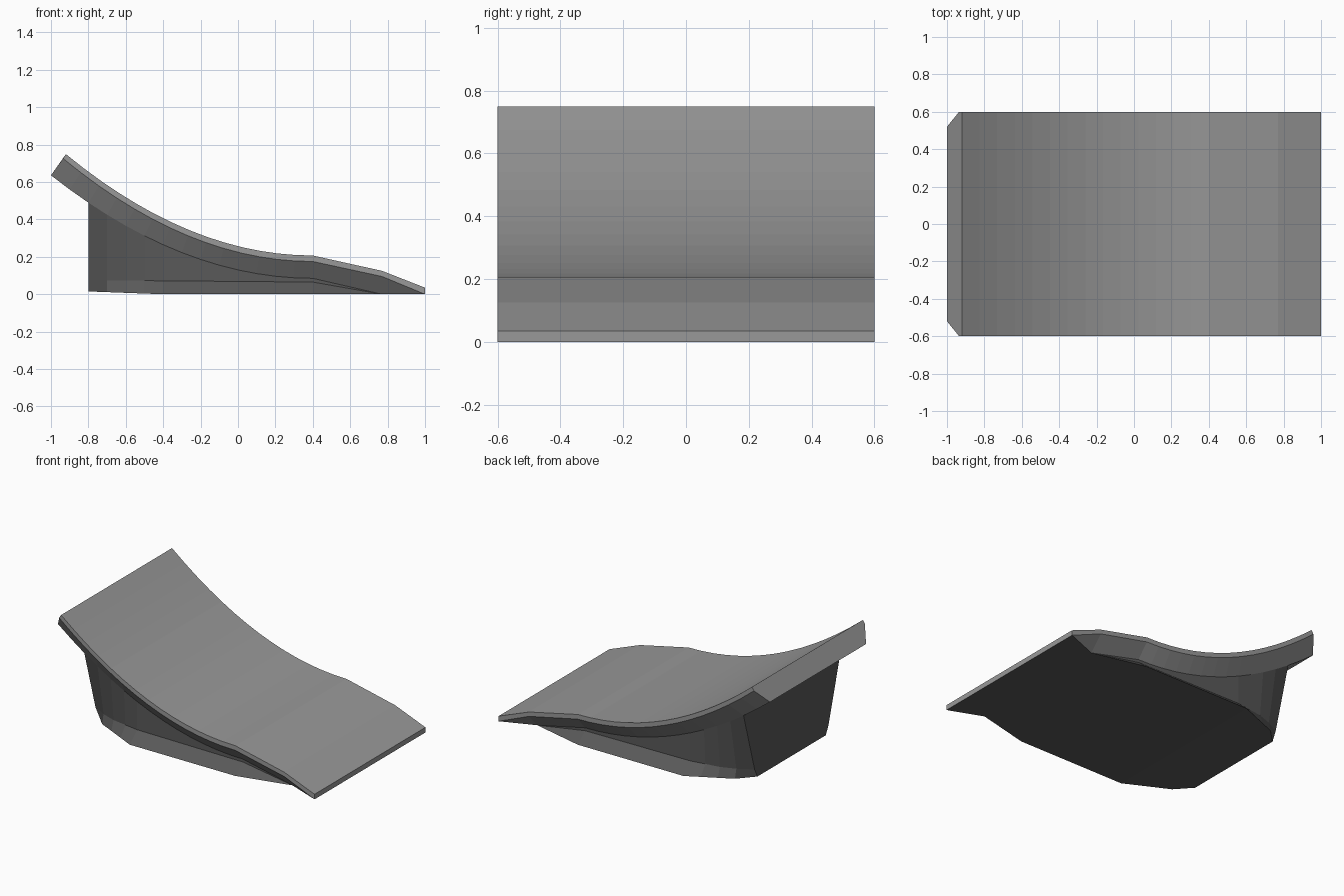
import bpy, bmesh

if "Cube" in bpy.data.objects:
    bpy.data.objects.remove(bpy.data.objects["Cube"])


def material(name, value):
    mat = bpy.data.materials.new(name)
    mat.diffuse_color = (value, value, value, 1)
    mat.use_nodes = True
    mat.node_tree.nodes["Principled BSDF"].inputs["Base Color"].default_value = mat.diffuse_color
    return mat


deck_grey = material("deck_grey", 0.315)
base_grey = material("base_dark_grey", 0.10)


def make_object(name, bm, mat):
    bmesh.ops.remove_doubles(bm, verts=bm.verts, dist=0.0005)
    bmesh.ops.recalc_face_normals(bm, faces=bm.faces)
    mesh = bpy.data.meshes.new(name)
    bm.to_mesh(mesh)
    bm.free()
    mesh.materials.append(mat)
    obj = bpy.data.objects.new(name, mesh)
    bpy.context.collection.objects.link(obj)
    return obj


def mirrored(half):
    """Complete a half section (y > 0, top to bottom) into a full one."""
    return half + [(x, -y, z) for x, y, z in reversed(half)]


def loft(bm, sections, skip=lambda row, col: False):
    rows = [[bm.verts.new(p) for p in s] for s in sections]
    n = len(rows[0])
    for i in range(len(rows) - 1):
        for j in range(n):
            if not skip(i, j):
                k = (j + 1) % n
                bm.faces.new((rows[i][j], rows[i][k], rows[i + 1][k], rows[i + 1][j]))
    return rows


# deck: curved riding surface, thin lip, chamfered underside
SEG = 14
deck = []
soffit = []
for i in range(SEG + 1):
    d = 1.4 * (1 - i / SEG)                 # distance left of the crest at x = 0.4
    top, lip = d * 1.32 / 1.4, d * 1.335 / 1.4
    edge = (0.4 - d, 0.52, 0.085 + 0.281 * d * d)
    soffit.append(edge)
    deck.append(mirrored([(0.4 - top, 0.6, 0.207 + 0.311 * top * top),
                          (0.4 - lip, 0.6, 0.175 + 0.309 * lip * lip),
                          edge]))
soffit.append((0.77, 0.51, 0.0))
deck.append(mirrored([(0.77, 0.6, 0.125), (0.77, 0.6, 0.095), soffit[-1]]))
deck.append(mirrored([(1, 0.6, 0.035), (1, 0.6, 0.0), (1, 0.6, 0.0)]))

bm = bmesh.new()
# the underside is left open where the base joins it (x = -0.8 to 0.77)
rows = loft(bm, deck, lambda r, c: c == 2 and 2 <= r <= SEG)
bm.faces.new(rows[0])
r = rows[-1]
bm.faces.new((r[0], r[1], r[4], r[5]))
# the flat strip that touches the ground belongs to the dark base
deck_obj = make_object("ramp_deck", bm, deck_grey)
deck_obj.data.materials.append(base_grey)
for face in deck_obj.data.polygons:
    if face.normal.z < -0.99 and face.center.z < 0.01:
        face.material_index = 1


# base: walls pinch in to a waist, then a skirt flares out to the ground
def lookup(x, points):
    for (x0, v0), (x1, v1) in zip(points, points[1:]):
        if x <= x1 + 1e-6:
            return v0 + (v1 - v0) * (x - x0) / (x1 - x0)
    return points[-1][1]


waist_y = [(-0.8, 0.40), (-0.7, 0.455), (-0.6, 0.49), (-0.4, 0.52), (0.4, 0.52), (0.77, 0.51)]
waist_z = [(-0.8, 0.075), (0.4, 0.065), (0.77, 0.0)]
foot_y = [(-0.8, 0.37), (-0.7, 0.47), (-0.4, 0.60), (0.4, 0.60), (0.77, 0.51)]
foot_z = [(-0.8, 0.015), (-0.4, 0.0), (0.77, 0.0)]

base = []
for edge in soffit[2:]:
    x = edge[0]
    base.append(mirrored([edge,
                          (x, lookup(x, waist_y), lookup(x, waist_z)),
                          (x, lookup(x, foot_y), lookup(x, foot_z))]))
bm = bmesh.new()
rows = loft(bm, base, lambda r, c: c == 5)   # top is covered by the deck
bm.faces.new(rows[0])
bmesh.ops.dissolve_degenerate(bm, dist=0.0005, edges=bm.edges)
make_object("ramp_base", bm, base_grey)
